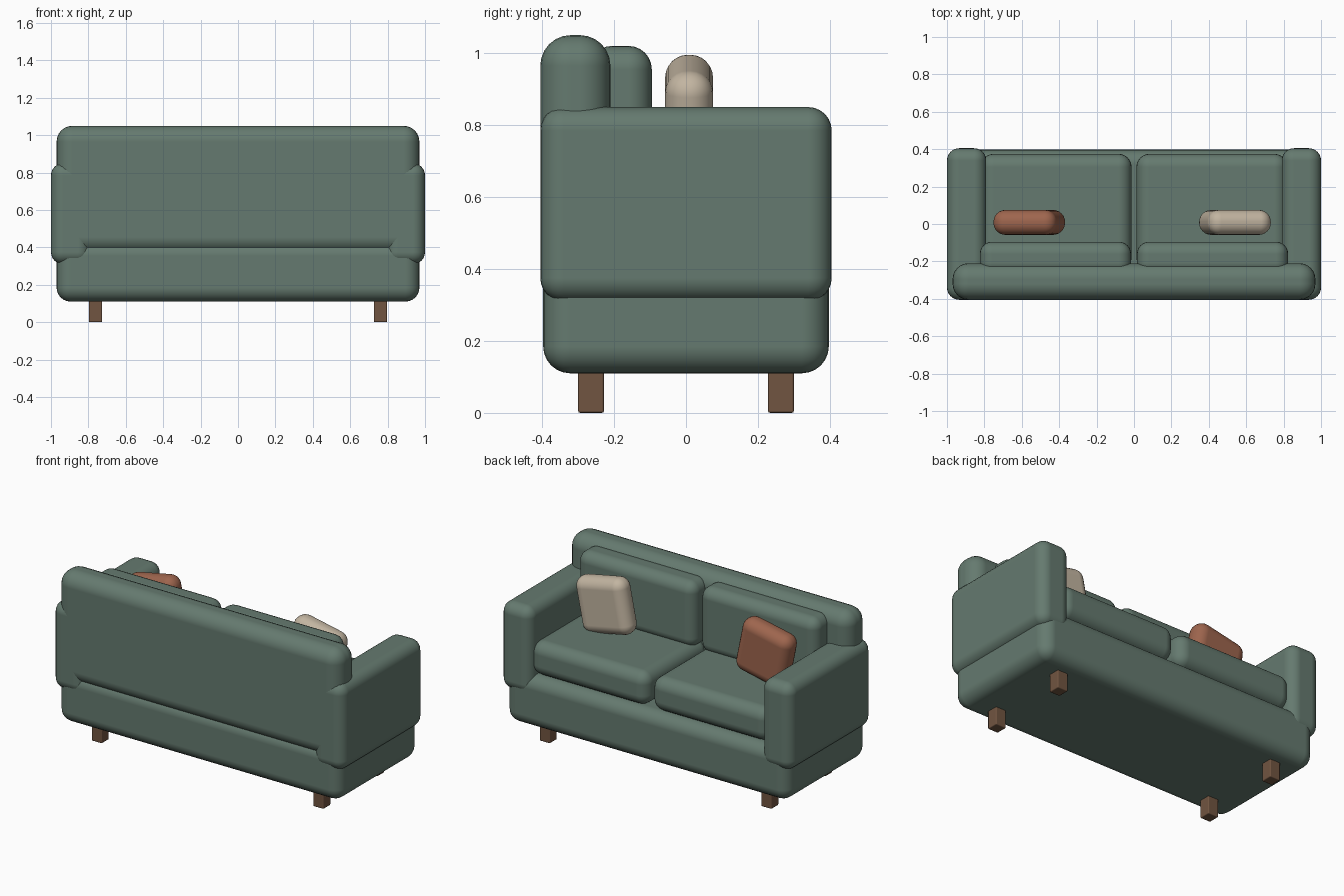
import bpy
import bmesh
from math import radians
from mathutils import Vector

default_cube = bpy.data.objects.get("Cube")
if default_cube:
    bpy.data.objects.remove(default_cube, do_unlink=True)


def make_material(name, rgb):
    mat = bpy.data.materials.new(name)
    mat.use_nodes = True
    colour = (*rgb, 1.0)
    mat.diffuse_color = colour
    shader = mat.node_tree.nodes["Principled BSDF"]
    shader.inputs["Base Color"].default_value = colour
    shader.inputs["Roughness"].default_value = 0.9
    return mat


green = make_material("sage green fabric", (0.13, 0.195, 0.16))
rust = make_material("rust fabric", (0.34, 0.13, 0.075))
cream = make_material("cream fabric", (0.54, 0.46, 0.355))
wood = make_material("brown wood", (0.165, 0.09, 0.052))


def rounded_box(name, low, high, radius, mat, segments=6, tilt=0.0):
    """Box between two corners, with rounded edges and a tilt about its y axis."""
    low, high = Vector(low), Vector(high)
    size = high - low
    bm = bmesh.new()
    bmesh.ops.create_cube(bm, size=1.0)
    bmesh.ops.scale(bm, vec=size, verts=bm.verts)
    mesh = bpy.data.meshes.new(name)
    bm.to_mesh(mesh)
    bm.free()
    mesh.materials.append(mat)
    obj = bpy.data.objects.new(name, mesh)
    obj.location = (low + high) / 2
    obj.rotation_euler.y = tilt
    bpy.context.collection.objects.link(obj)

    bevel = obj.modifiers.new("rounding", 'BEVEL')
    bevel.width = radius
    bevel.segments = segments
    bevel.limit_method = 'NONE'
    bevel.harden_normals = True
    bpy.ops.object.select_all(action='DESELECT')
    obj.select_set(True)
    bpy.context.view_layer.objects.active = obj
    bpy.ops.object.shade_smooth_by_angle(angle=radians(40))
    bpy.ops.object.modifier_apply(modifier=bevel.name)
    return obj


# Frame: base and backrest
rounded_box("base", (-0.97, -0.397, 0.11), (0.97, 0.397, 0.43), 0.075, green)
rounded_box("backrest", (-0.97, -0.405, 0.37), (0.97, -0.21, 1.05), 0.085, green)

# Parts on both sides
for side, sign in (("left", 1), ("right", -1)):
    def mirrored_box(name, x_range, y_range, z_range, radius, mat, segments=6):
        xs = sorted(sign * x for x in x_range)
        low, high = zip(xs, y_range, z_range)
        return rounded_box(f"{side}_{name}", low, high, radius, mat, segments)

    mirrored_box("arm", (0.79, 1.0), (-0.405, 0.405), (0.31, 0.85), 0.065, green)
    mirrored_box("seat_cushion", (0.013, 0.82), (-0.25, 0.375), (0.43, 0.64), 0.07, green)
    mirrored_box("back_cushion", (0.016, 0.824), (-0.27, -0.095), (0.61, 1.02), 0.065, green)
    for end, y in (("front", 0.264), ("back", -0.264)):
        mirrored_box(f"{end}_leg", (0.726, 0.797), (y - 0.036, y + 0.036),
                     (0.0, 0.15), 0.006, wood, 2)

# Throw pillows, leaning towards the arms
for name, x, tilt, mat in (("cream_pillow", 0.54, 0.2, cream),
                           ("rust_pillow", -0.56, -0.2, rust)):
    rounded_box(name, (x - 0.172, -0.058, 0.632), (x + 0.172, 0.075, 0.976),
                0.063, mat, tilt=tilt)
